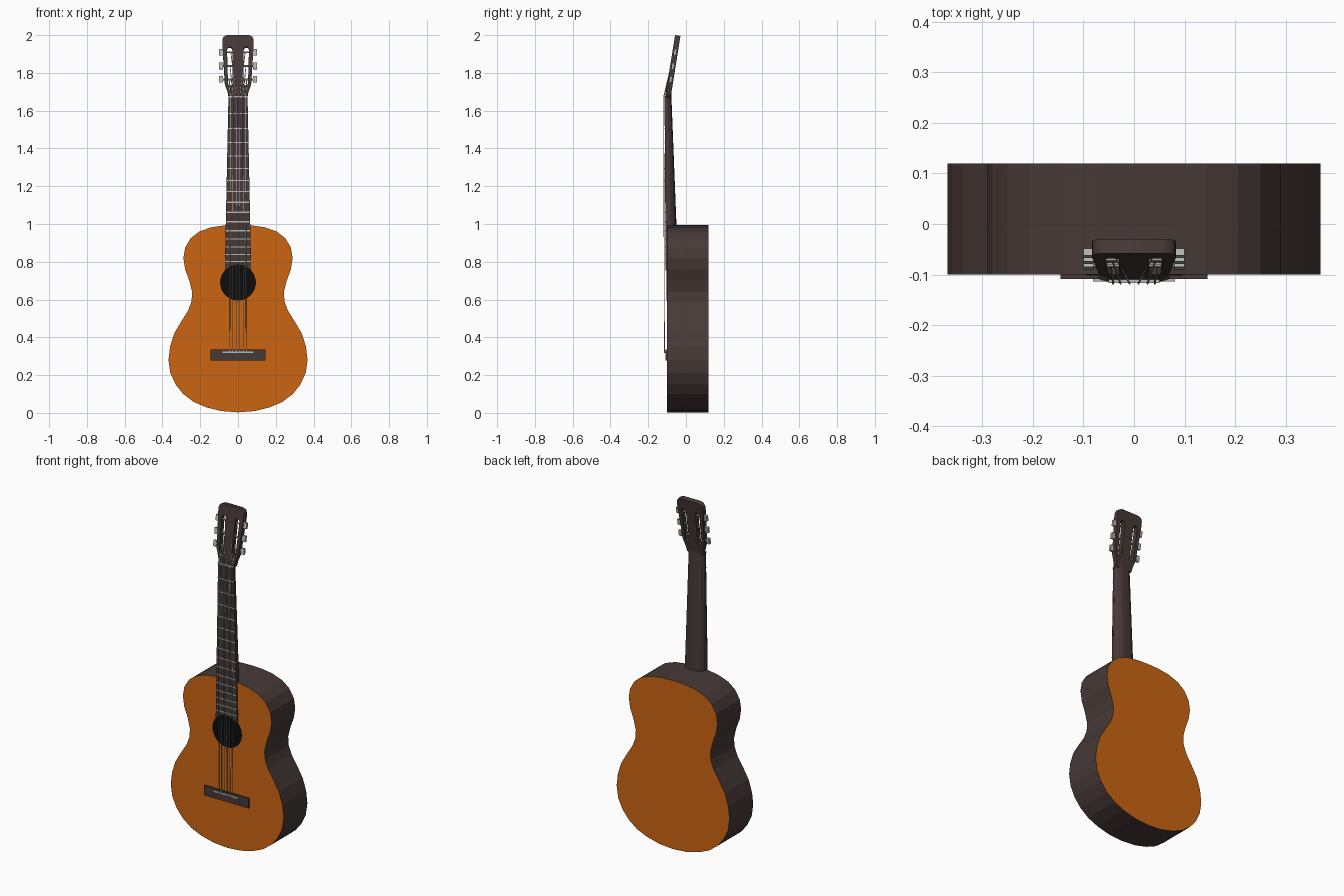
import bpy, bmesh, math
from mathutils import Vector, Matrix

if "Cube" in bpy.data.objects:
    bpy.data.objects.remove(bpy.data.objects["Cube"])


def mat(name, rgb):
    m = bpy.data.materials.new(name)
    m.diffuse_color = (*rgb, 1)
    m.use_nodes = True
    m.node_tree.nodes["Principled BSDF"].inputs["Base Color"].default_value = m.diffuse_color
    return m


ORANGE = mat("orange_wood", (0.60, 0.13, 0.006))
DARK = mat("dark_wood", (0.062, 0.042, 0.038))
BLACK = mat("hole_black", (0.004, 0.004, 0.004))
METAL = mat("metal", (0.48, 0.48, 0.46))


def finish(name, bm, *mats):
    bmesh.ops.recalc_face_normals(bm, faces=bm.faces)
    me = bpy.data.meshes.new(name)
    bm.to_mesh(me)
    bm.free()
    ob = bpy.data.objects.new(name, me)
    bpy.context.collection.objects.link(ob)
    for m in mats:
        me.materials.append(m)
    return ob


def loft(name, rings, mats, cap_mat=0):
    """Skin between equal rings of points and cap both ends."""
    bm = bmesh.new()
    vs = [[bm.verts.new(p) for p in r] for r in rings]
    n = len(vs[0])
    for a, b in zip(vs, vs[1:]):
        for i in range(n):
            bm.faces.new((a[i], a[(i + 1) % n], b[(i + 1) % n], b[i]))
    for r in (vs[0], vs[-1]):
        bm.faces.new(r).material_index = cap_mat
    return finish(name, bm, *mats)


def mirrored(half):
    return half + [(-x, z) for x, z in reversed(half) if x > 1e-5]


def box(name, c, s, m, rot=0):
    bm = bmesh.new()
    bmesh.ops.create_cube(bm, size=1, matrix=Matrix.Translation(c)
                          @ Matrix.Rotation(rot, 4, 'X') @ Matrix.Diagonal((*s, 1)))
    return finish(name, bm, m)


def to_mesh(cu, name, m):
    ob = bpy.data.objects.new(name, cu)
    bpy.context.collection.objects.link(ob)
    cu.materials.append(m)
    bpy.ops.object.select_all(action='DESELECT')
    ob.select_set(True)
    bpy.context.view_layer.objects.active = ob
    bpy.ops.object.convert(target='MESH')
    return bpy.context.object


def add_spline(cu, pts, cyclic=False):
    s = cu.splines.new('POLY')
    s.points.add(len(pts) - 1)
    for p, q in zip(s.points, pts):
        p.co = (*q, 1)
    s.use_cyclic_u = cyclic


# body: figure-eight outline, orange faces with dark sides
half = [(0, 0.003), (0.09, 0.01), (0.17, 0.03), (0.235, 0.058), (0.29, 0.10), (0.33, 0.15),
        (0.358, 0.21), (0.368, 0.28), (0.36, 0.35), (0.338, 0.42), (0.30, 0.485),
        (0.265, 0.54), (0.246, 0.59), (0.243, 0.64), (0.258, 0.70), (0.28, 0.76),
        (0.289, 0.82), (0.28, 0.875), (0.25, 0.925), (0.205, 0.96), (0.14, 0.983),
        (0.07, 0.993), (0, 0.995)]
loop = mirrored(half)
loft("body", [[(x, y, z) for x, z in loop] for y in (-0.10, 0.12)], [DARK, ORANGE], 1)

# sound hole
HOLE_Z, HOLE_R = 0.69, 0.095
ring = [(HOLE_R * math.cos(t), HOLE_Z + HOLE_R * math.sin(t))
        for t in (i * math.tau / 32 for i in range(32))]
loft("sound_hole", [[(x, y, z) for x, z in ring] for y in (-0.102, -0.099)], [BLACK])


def neck_w(z):
    return 0.069 - (z - 0.75) * 0.02


def board_y(z):
    return -0.1075 - (z - 0.75) * 0.0065


# fretboard: lower end curved around the sound hole
arc = [(HOLE_R * math.sin(t), HOLE_Z + HOLE_R * math.cos(t))
       for t in (i * 0.83 / 5 for i in range(6))]
fb = mirrored(arc + [(neck_w(1.67), 1.67)])
loft("fretboard", [[(x, board_y(z), z) for x, z in fb],
                   [(x, -0.0995 if z < 1.2 else -0.104, z) for x, z in fb]], [DARK])

# neck: tapered, rounded back
prof = mirrored([(1, 0), (0.97, 0.4), (0.8, 0.75), (0.45, 0.96), (0.0, 1.0)][::-1])
loft("neck", [[(x * neck_w(z), yf + t * (yb - yf), z) for x, t in prof]
              for z, yf, yb in ((0.985, -0.10, -0.05), (1.67, -0.108, -0.077),
                                (1.69, -0.104, -0.077))], [DARK])

# frets and nut
for i in range(1, 16):
    z = 1.67 - 1.5 * (1 - 2 ** (-i / 12))
    box(f"fret_{i}", (0, board_y(z), z), (2 * neck_w(z), 0.004, 0.006), METAL)
box("nut", (0, -0.112, 1.673), (0.1, 0.01, 0.008), METAL)

# headstock: tilted plate with two slots
TILT = math.radians(9.1)
HEAD = Matrix.Translation((0, -0.096, 1.67)) @ Matrix.Rotation(math.pi / 2 - TILT, 4, 'X')
cu = bpy.data.curves.new("headstock", 'CURVE')
cu.dimensions, cu.fill_mode, cu.extrude = '2D', 'BOTH', 0.0145
outline = mirrored([(0.05, 0.0), (0.055, 0.03), (0.07, 0.075), (0.074, 0.14), (0.083, 0.28),
                    (0.082, 0.31), (0.075, 0.324), (0.058, 0.332)])
add_spline(cu, [(x, v, 0) for x, v in outline], True)
for s in (-1, 1):
    slot = []
    for k in range(12):
        t = k * math.pi / 11
        slot.append((t, 0.255))
    top = [(0.044 + 0.014 * math.cos(t), 0.255 + 0.014 * math.sin(t))
           for t in (k * math.pi / 6 for k in range(7))]
    low = [(0.041 - 0.012 * math.cos(t), 0.075 - 0.012 * math.sin(t))
           for t in (k * math.pi / 6 for k in range(7))]
    add_spline(cu, [(s * x, v, 0) for x, v in top + low], True)
head = to_mesh(cu, "headstock", DARK)
head.matrix_world = HEAD

# tuners: post across each slot plus a flat knob
TUNERS = (0.097, 0.168, 0.242)
for s, side in ((-1, "left"), (1, "right")):
    for i, v in enumerate(TUNERS):
        bm = bmesh.new()
        bmesh.ops.create_cone(bm, cap_ends=True, segments=8, radius1=0.005, radius2=0.005,
                              depth=0.066, matrix=HEAD @ Matrix.Translation((s * 0.055, v, 0))
                              @ Matrix.Rotation(math.pi / 2, 4, 'Y'))
        finish(f"tuner_post_{side}_{i}", bm, METAL)
        c = HEAD @ Vector((s * 0.09, v, 0))
        box(f"tuner_knob_{side}_{i}", c, (0.02, 0.014, 0.034), METAL, -TILT)

# bridge and saddle
box("bridge", (0, -0.104, 0.306), (0.29, 0.009, 0.058), DARK)
box("saddle", (0, -0.110, 0.321), (0.162, 0.008, 0.008), METAL)

# strings: saddle to nut, then into the slots (outer strings to the lowest posts)
cu = bpy.data.curves.new("strings", 'CURVE')
cu.dimensions, cu.bevel_depth, cu.bevel_resolution = '3D', 0.002, 0
for s in (-1, 1):
    for k, x in enumerate((0.043, 0.028, 0.009)):
        end = HEAD @ Vector((s * (0.046 - 0.004 * k), TUNERS[k], 0.005))
        add_spline(cu, [(s * x, -0.114, 0.318), (s * x * 0.95, -0.118, 1.673), tuple(end)])
to_mesh(cu, "strings", METAL)
